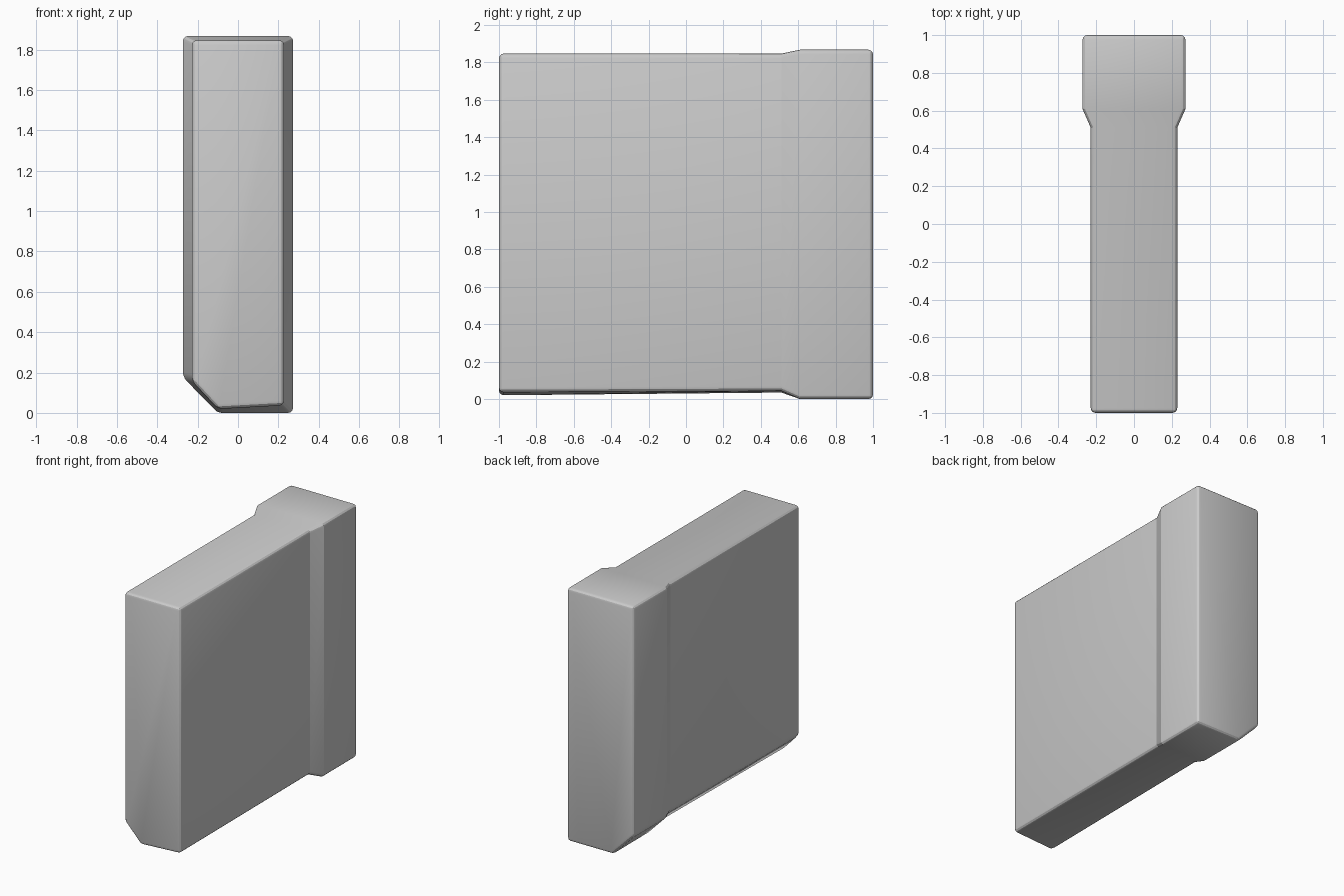
import bpy, bmesh

if "Cube" in bpy.data.objects:
    bpy.data.objects.remove(bpy.data.objects["Cube"])

# Stations along y: (y, half width, bottom right z, bottom left z, top z, chamfer top z)
stations = [
    (-1.00, 0.229, 0.04, 0.022, 1.85, 0.16),
    (0.51, 0.229, 0.047, 0.037, 1.85, 0.17),
    (0.61, 0.273, 0.003, 0.003, 1.871, 0.18),
    (1.00, 0.273, 0.003, 0.003, 1.871, 0.18),
]

# Slab with one chamfered lower edge, lofted through the stations
bm = bmesh.new()
rings = []
for y, w, zr, zl, top, zc in stations:
    profile = [(w, zr), (w, top), (-w, top), (-w, zc), (-0.10, zl)]
    rings.append([bm.verts.new((x, y, z)) for x, z in profile])
for a, b in zip(rings, rings[1:]):
    for i in range(5):
        j = (i + 1) % 5
        bm.faces.new((a[i], a[j], b[j], b[i]))
bm.faces.new(rings[0])
bm.faces.new(rings[-1])
bmesh.ops.recalc_face_normals(bm, faces=bm.faces)

# Sit the slab exactly on the ground
low = min(v.co.z for v in bm.verts)
bmesh.ops.translate(bm, verts=bm.verts, vec=(0, 0, -low))

mesh = bpy.data.meshes.new("slab_body")
bm.to_mesh(mesh)
bm.free()
body = bpy.data.objects.new("slab_body", mesh)
bpy.context.collection.objects.link(body)

# Softened outer edges
bpy.context.view_layer.objects.active = body
body.select_set(True)
bevel = body.modifiers.new("soft_edges", 'BEVEL')
bevel.width = 0.025
bevel.segments = 3
bevel.limit_method = 'ANGLE'
bevel.angle_limit = 0.6
bpy.ops.object.modifier_apply(modifier=bevel.name)
bpy.ops.object.shade_smooth_by_angle(angle=0.4)
